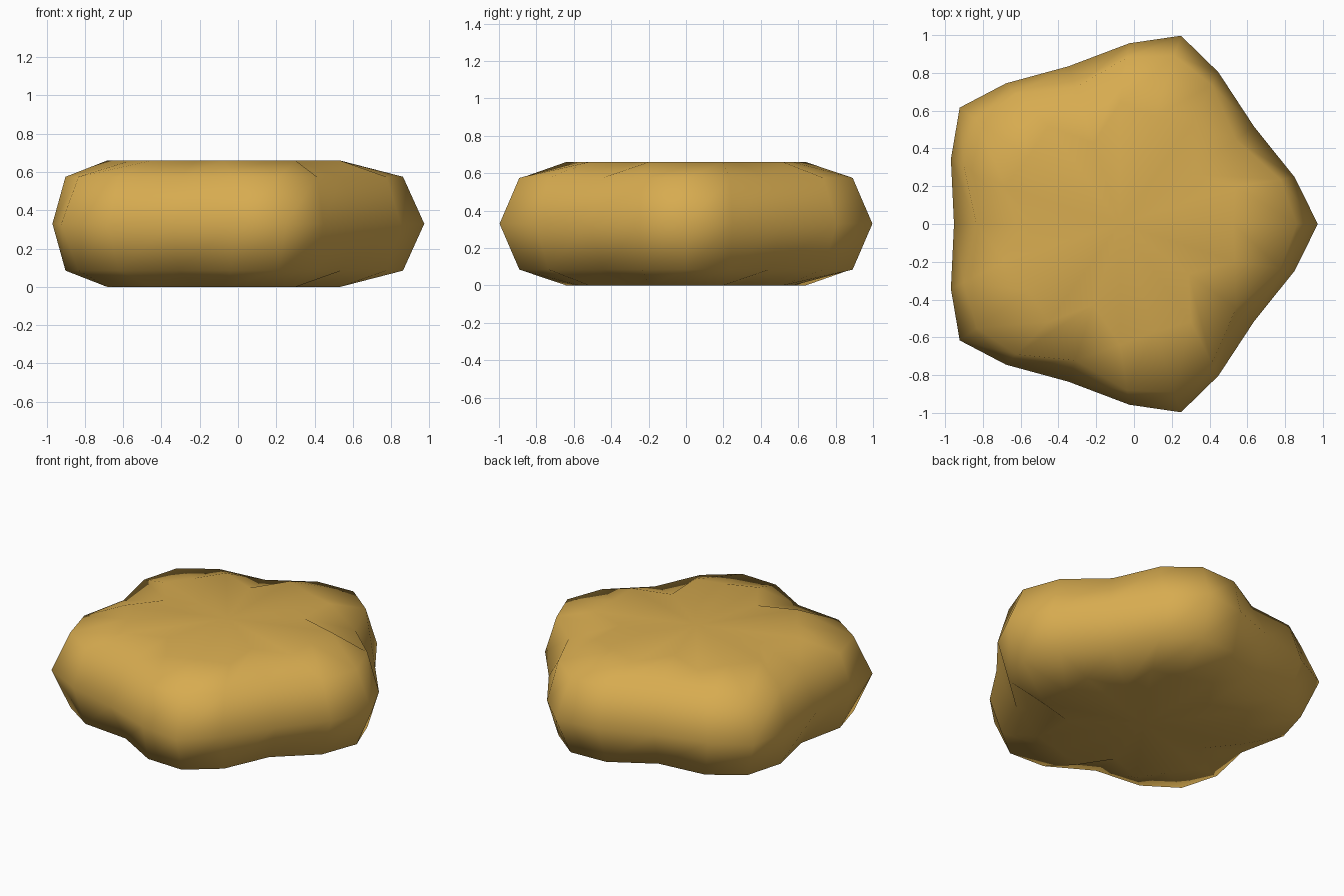
import bpy, bmesh, math

if "Cube" in bpy.data.objects:
    bpy.data.objects.remove(bpy.data.objects["Cube"])

CENTRE_X = -0.075
# each ring: height, then (radius, angle) for tip, flank and notch of a lobe
CAP = ((0.60, 0), (0.64, 18), (0.45, 36))
SHOULDER = ((0.937, 0), (0.882, 15.5), (0.76, 36))
WAIST = ((1.048, 0), (0.958, 15), (0.878, 36))
RINGS = [(0.0, CAP), (0.085, SHOULDER), (0.33, WAIST), (0.575, SHOULDER), (0.66, CAP)]


def ring(bm, z, lobe):
    """Five-lobed ring of 20 vertices."""
    tip, flank, notch = lobe
    verts = []
    for k in range(5):
        for r, a in (tip, flank, notch, (flank[0], 72 - flank[1])):
            t = math.radians(a + 72 * k)
            verts.append(bm.verts.new((CENTRE_X + r * math.cos(t), r * math.sin(t), z)))
    return verts


def cap(bm, verts, z):
    """Close a ring with a fan around its centre."""
    c = bm.verts.new((CENTRE_X, 0, z))
    for i in range(20):
        bm.faces.new((verts[i], verts[(i + 1) % 20], c))


# rounded star nugget
bm = bmesh.new()
rings = [ring(bm, z, lobe) for z, lobe in RINGS]
for a, b in zip(rings, rings[1:]):
    for i in range(20):
        j = (i + 1) % 20
        bm.faces.new((a[i], a[j], b[j], b[i]))
cap(bm, rings[0], 0.0)
cap(bm, rings[-1], 0.66)
bmesh.ops.recalc_face_normals(bm, faces=bm.faces)
for f in bm.faces:
    f.smooth = True

mesh = bpy.data.meshes.new("star_nugget")
bm.to_mesh(mesh)
bm.free()
gold = bpy.data.materials.new("golden yellow")
gold.diffuse_color = (0.68, 0.41, 0.08, 1)
gold.use_nodes = True
gold.node_tree.nodes["Principled BSDF"].inputs["Base Color"].default_value = gold.diffuse_color
mesh.materials.append(gold)
bpy.context.collection.objects.link(bpy.data.objects.new("star_nugget", mesh))
